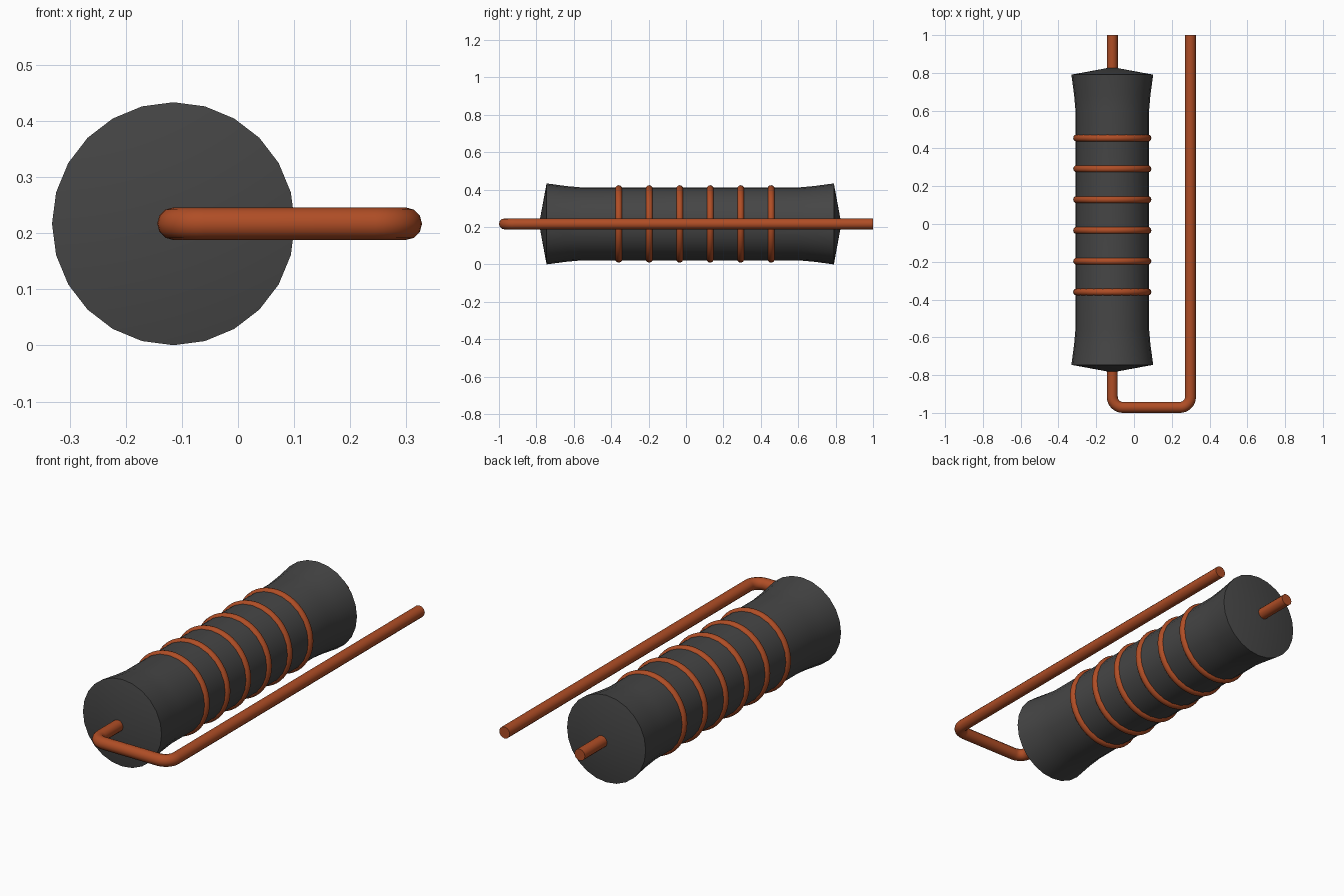
import bpy
import bmesh
from math import radians, pi, sin, cos
from mathutils import Vector, Matrix

cube = bpy.data.objects.get("Cube")
if cube:
    bpy.data.objects.remove(cube, do_unlink=True)

AXIS_X, AXIS_Z = -0.115, 0.217   # long axis of the core
MID_Y = 0.0225                   # middle of the core


def material(name, color):
    mat = bpy.data.materials.new(name)
    mat.use_nodes = True
    mat.diffuse_color = color
    mat.node_tree.nodes["Principled BSDF"].inputs["Base Color"].default_value = color
    return mat


def smooth(obj, mat):
    obj.data.materials.clear()
    obj.data.materials.append(mat)
    bpy.ops.object.select_all(action="DESELECT")
    obj.select_set(True)
    bpy.context.view_layer.objects.active = obj
    bpy.ops.object.shade_smooth_by_angle(angle=radians(35))


charcoal = material("charcoal_ferrite", (0.06, 0.06, 0.06, 1))
copper = material("copper_wire", (0.43, 0.075, 0.019, 1))

# Flared core with shallow conical ends: a half profile mirrored along y, then spun
half = [(0, 0.808), (0.2165, 0.768), (0.202, 0.66), (0.195, 0.58)]
profile = half + [(r, -y) for r, y in reversed(half)]
bm = bmesh.new()
points = [bm.verts.new((0, y, r)) for r, y in profile]
edges = [bm.edges.new(pair) for pair in zip(points, points[1:])]
bmesh.ops.spin(bm, geom=points + edges, cent=(0, 0, 0), axis=(0, 1, 0),
               angle=2 * pi, steps=24)
bmesh.ops.remove_doubles(bm, verts=bm.verts, dist=0.0005)
bmesh.ops.recalc_face_normals(bm, faces=bm.faces)
mesh = bpy.data.meshes.new("core")
bm.to_mesh(mesh)
bm.free()
core = bpy.data.objects.new("core", mesh)
core.location = (AXIS_X, MID_Y, AXIS_Z)
bpy.context.collection.objects.link(core)
smooth(core, charcoal)

# Six evenly spaced winding rings
for i in range(6):
    bpy.ops.mesh.primitive_torus_add(
        major_radius=0.188, minor_radius=0.019, major_segments=48, minor_segments=12,
        location=(AXIS_X, -0.36 + i * 0.163, AXIS_Z), rotation=(pi / 2, 0, 0))
    ring = bpy.context.object
    ring.name = f"winding_ring_{i + 1}"
    smooth(ring, copper)

# Wire through the core, bent round the front and back along the left side
RADIUS, BEND, FAR_X, FRONT_Y = 0.029, 0.056, 0.299, -0.971


def bend(cx, start):
    steps = 8
    angles = [start + pi / 2 * k / steps for k in range(steps + 1)]
    return [(cx + BEND * cos(a), FRONT_Y + BEND + BEND * sin(a)) for a in angles]


path = [(AXIS_X, 1)] + bend(AXIS_X + BEND, pi) + bend(FAR_X - BEND, 1.5 * pi) + [(FAR_X, 1)]
curve = bpy.data.curves.new("wire_lead", "CURVE")
curve.dimensions = "3D"
curve.bevel_depth = RADIUS
curve.bevel_resolution = 4
curve.use_fill_caps = True
spline = curve.splines.new("POLY")
spline.points.add(len(path) - 1)
for point, (x, y) in zip(spline.points, path):
    point.co = (x, y, AXIS_Z, 1)
wire = bpy.data.objects.new("wire_lead", curve)
bpy.context.collection.objects.link(wire)
bpy.ops.object.select_all(action="DESELECT")
wire.select_set(True)
bpy.context.view_layer.objects.active = wire
bpy.ops.object.convert(target="MESH")
smooth(bpy.context.object, copper)
